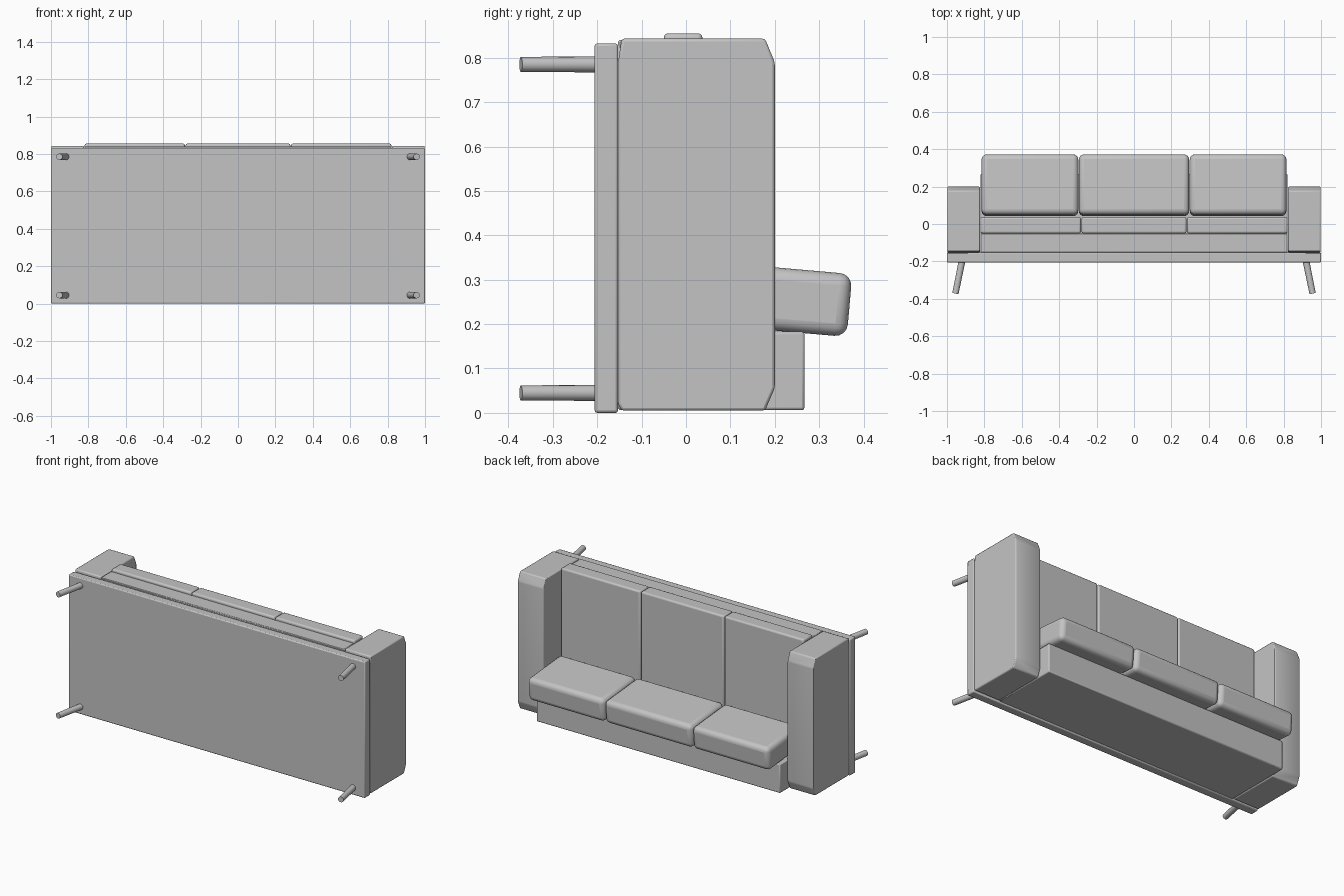
import bpy, bmesh, math
from mathutils import Vector, Matrix

if "Cube" in bpy.data.objects:
    bpy.data.objects.remove(bpy.data.objects["Cube"])

# One plain grey for the whole sofa
grey = bpy.data.materials.new("plain grey")
grey.diffuse_color = (0.55, 0.55, 0.55, 1)
grey.use_nodes = True
grey.node_tree.nodes["Principled BSDF"].inputs["Base Color"].default_value = grey.diffuse_color


def finish(name, bm, bevel=0.0, segments=1):
    bmesh.ops.recalc_face_normals(bm, faces=bm.faces)
    me = bpy.data.meshes.new(name)
    bm.to_mesh(me)
    bm.free()
    me.materials.append(grey)
    ob = bpy.data.objects.new(name, me)
    bpy.context.collection.objects.link(ob)
    if bevel:
        mod = ob.modifiers.new("soft edges", 'BEVEL')
        mod.width = bevel
        mod.segments = segments
        mod.limit_method = 'ANGLE'
        mod.angle_limit = math.radians(15)
    bpy.ops.object.select_all(action='DESELECT')
    ob.select_set(True)
    bpy.context.view_layer.objects.active = ob
    bpy.ops.object.shade_smooth_by_angle(angle=math.radians(35))
    return ob


def box(name, lo, hi, bevel, segments=1):
    lo, hi = Vector(lo), Vector(hi)
    bm = bmesh.new()
    bmesh.ops.create_cube(bm, size=1, matrix=Matrix.Translation((lo + hi) / 2)
                          @ Matrix.Diagonal((*(hi - lo), 1)))
    return finish(name, bm, bevel, segments)


# The sofa lies on its back: its seat front looks up, its feet point to -y
box("base_plate", (-1, -0.206, 0), (1, -0.153, 0.832), 0.006, 2)
box("seat_frame", (-0.822, -0.153, 0.006), (0.822, -0.05, 0.84), 0.004)
box("backrest", (-0.822, -0.06, 0.006), (0.822, 0.267, 0.183), 0.006, 2)

# Armrests: side profile with chamfered upper corners
profile = [(-0.153, 0.02), (-0.145, 0.005), (0.178, 0.005), (0.2, 0.056),
           (0.2, 0.79), (0.178, 0.843), (-0.145, 0.843), (-0.153, 0.79)]
for side, s in (("left", -1), ("right", 1)):
    bm = bmesh.new()
    face = bm.faces.new([bm.verts.new((s * 0.824, y, z)) for y, z in profile])
    ext = bmesh.ops.extrude_face_region(bm, geom=[face])
    bmesh.ops.translate(bm, vec=(s * 0.174, 0, 0),
                        verts=[v for v in ext["geom"] if isinstance(v, bmesh.types.BMVert)])
    finish(side + "_armrest", bm, 0.006, 2)

# Three seat cushions
for name, x0, x1 in (("left", -0.82, -0.284), ("middle", -0.28, 0.28), ("right", 0.284, 0.82)):
    box(name + "_seat_cushion", (x0, -0.05, 0.18), (x1, 0.037, 0.855), 0.01, 3)

# Three rounded back cushions, leaning
for name, x0, x1 in (("left", -0.815, -0.298), ("middle", -0.295, 0.295), ("right", 0.298, 0.815)):
    w = (x1 - x0) / 2
    ob = box(name + "_back_cushion", (-w, -0.162, -0.071), (w, 0.162, 0.071), 0.028, 4)
    ob.location = ((x0 + x1) / 2, 0.207, 0.256)
    ob.rotation_euler.x = math.radians(-5)

# Four round legs, splayed sideways
for side, s in (("left", -1), ("right", 1)):
    for end, z in (("back", 0.045), ("front", 0.785)):
        a, b = Vector((s * 0.918, -0.19, z)), Vector((s * 0.955, -0.372, z))
        d = b - a
        bm = bmesh.new()
        bmesh.ops.create_cone(bm, cap_ends=True, segments=16, radius1=0.018, radius2=0.017,
                              depth=d.length, matrix=Matrix.Translation((a + b) / 2)
                              @ d.to_track_quat('Z', 'Y').to_matrix().to_4x4())
        finish(f"{end}_{side}_leg", bm)
